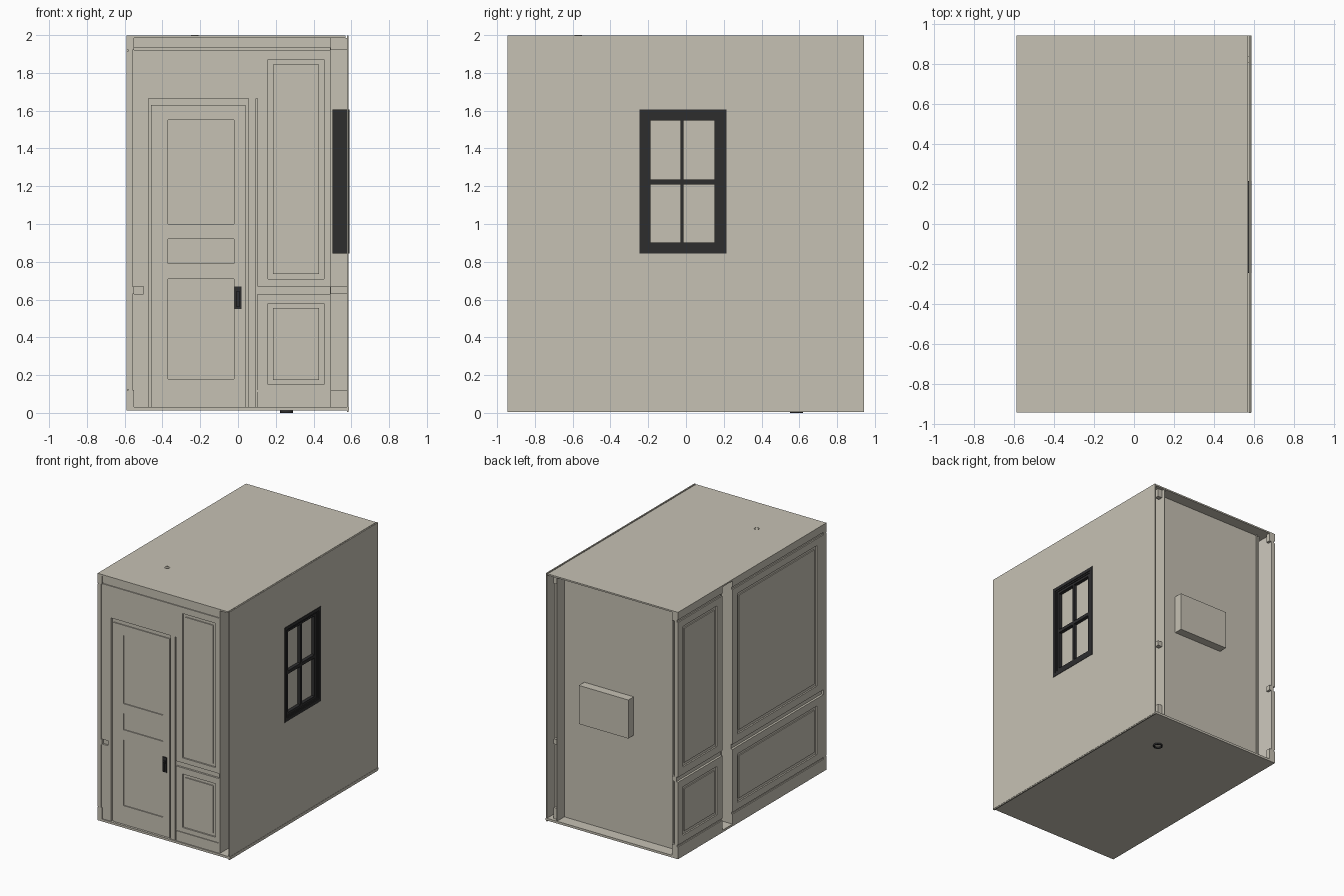
import bpy, bmesh, math
from mathutils import Vector

if "Cube" in bpy.data.objects:
    bpy.data.objects.remove(bpy.data.objects["Cube"])


def material(name, col):
    m = bpy.data.materials.new(name)
    m.diffuse_color = (*col, 1)
    m.use_nodes = True
    m.node_tree.nodes["Principled BSDF"].inputs["Base Color"].default_value = m.diffuse_color
    return m


WALL = material("warm_grey_plaster", (0.565, 0.535, 0.455))
PAINT = material("pale_paint", (0.62, 0.585, 0.515))
DARK = material("charcoal_metal", (0.026, 0.026, 0.027))


def finish(bm, name, mat):
    me = bpy.data.meshes.new(name)
    bm.to_mesh(me)
    bm.free()
    me.materials.append(mat)
    ob = bpy.data.objects.new(name, me)
    bpy.context.collection.objects.link(ob)
    return ob


def box(name, x0, x1, y0, y1, z0, z1, mat=WALL):
    bm = bmesh.new()
    bmesh.ops.create_cube(bm, size=1)
    for v in bm.verts:
        v.co = ((x0 + x1) / 2 + v.co.x * (x1 - x0),
                (y0 + y1) / 2 + v.co.y * (y1 - y0),
                (z0 + z1) / 2 + v.co.z * (z1 - z0))
    return finish(bm, name, mat)


def relief(name, place, thick, rects, mat=WALL):
    """Slab with rectangular areas sunk to given depths; later areas win,
    and an area sunk by the full thickness becomes a hole."""
    bm = bmesh.new()
    us = sorted({r[i] for r in rects for i in (0, 1)})
    vs = sorted({r[i] for r in rects for i in (2, 3)})
    nu, nv = len(us) - 1, len(vs) - 1

    def depth(i, j):
        d = thick
        if 0 <= i < nu and 0 <= j < nv:
            u, v = (us[i] + us[i + 1]) / 2, (vs[j] + vs[j + 1]) / 2
            for r in rects:
                if r[0] < u < r[1] and r[2] < v < r[3]:
                    d = r[4]
        return d

    def quad(pts, n):
        p = [Vector(place(*q)) for q in pts]
        n = Vector(place(*n)) - Vector(place(0, 0, 0))
        if (p[1] - p[0]).cross(p[2] - p[0]).dot(n) < 0:
            p.reverse()
        bm.faces.new([bm.verts.new(c) for c in p])

    for i in range(nu + 1):
        for j in range(nv + 1):
            d = depth(i, j)
            if d < thick:
                a, b, c, e = us[i], us[i + 1], vs[j], vs[j + 1]
                for t, n in ((d, -1), (thick, 1)):
                    quad([(a, c, t), (b, c, t), (b, e, t), (a, e, t)], (0, 0, n))
            dl, db = depth(i - 1, j), depth(i, j - 1)
            if j < nv and dl != d:
                u = us[i]
                quad([(u, vs[j], d), (u, vs[j + 1], d), (u, vs[j + 1], dl), (u, vs[j], dl)],
                     (1 if dl < d else -1, 0, 0))
            if i < nu and db != d:
                v = vs[j]
                quad([(us[i], v, d), (us[i + 1], v, d), (us[i + 1], v, db), (us[i], v, db)],
                     (0, 1 if db < d else -1, 0))
    bmesh.ops.remove_doubles(bm, verts=bm.verts, dist=1e-5)
    return finish(bm, name, mat)


def panel(u0, u1, v0, v1, groove=0.012, field=0.004, w=0.025):
    return [(u0, u1, v0, v1, groove), (u0 + w, u1 - w, v0 + w, v1 - w, field)]


def tube(name, x, y, z0, z1, r, mat, wall=0.008, n=24):
    bm = bmesh.new()
    prof = [(r, z0), (r, z1), (r - wall, z1), (r - wall, z0)]
    rings = [[bm.verts.new((x + p * math.cos(2 * math.pi * k / n),
                            y + p * math.sin(2 * math.pi * k / n), z))
              for p, z in prof] for k in range(n)]
    for k in range(n):
        a, b = rings[k], rings[(k + 1) % n]
        for m in range(4):
            bm.faces.new((a[m], b[m], b[(m + 1) % 4], a[(m + 1) % 4]))
    bmesh.ops.recalc_face_normals(bm, faces=bm.faces)
    return finish(bm, name, mat)


# floor and ceiling
box("floor", -0.589, 0.588, -0.943, 0.943, 0.012, 0.03)
box("ceiling", -0.589, 0.57, -0.943, 0.943, 1.985, 1.997)

# front wall with door, trim and side panels
front = [(-0.589, 0.493, 0.03, 1.985, 0)]
front += [(-0.589, -0.5, 0.63, 0.67, 0.015), (0.1, 0.493, 0.63, 0.67, 0.015)]
front += [(-0.589, 0.493, 1.92, 1.935, 0.008), (0.1, 0.493, 0.11, 0.12, 0.006)]
front += [(0.095, 0.103, 0.03, 1.665, 0.01)]
front += panel(0.16, 0.455, 0.71, 1.87) + panel(0.16, 0.455, 0.15, 0.58)
front += [(-0.475, 0.055, 0.03, 1.665, 0.018), (-0.46, 0.04, 0.03, 1.63, 0.01)]
for z0, z1 in ((0.18, 0.71), (0.79, 0.92), (1.0, 1.55)):
    front.append((-0.37, -0.02, z0, z1, 0.018))
relief("front_wall_and_door", lambda u, v, d: (u, -0.935 + d, v), 0.03, front)

# left wall in two panelled sections with an open slot between them
for name, y0, y1, p0, p1 in (("left_wall_front", -0.943, 0.25, -0.82, 0.19),
                             ("left_wall_back", 0.38, 0.943, 0.45, 0.88)):
    left = [(y0, y1, 0.03, 1.985, 0), (y0, y1, 0.63, 0.67, 0.018),
            (y0, y1, 0.11, 0.125, 0.008), (y0, y1, 1.915, 1.935, 0.01)]
    left += panel(p0, p1, 0.73, 1.86) + panel(p0, p1, 0.18, 0.57)
    relief(name, lambda u, v, d: (-0.589 + d, u, v), 0.03, left)
box("left_slot_return", -0.575, -0.48, 0.24, 0.25, 0.03, 1.985)
box("left_slot_inner", -0.49, -0.48, 0.24, 0.86, 0.03, 1.985)
box("left_wall_lining", -0.559, -0.556, 0.38, 0.943, 0.03, 1.985, PAINT)

# recessed back wall with its shallow box
box("back_wall", -0.51, 0.49, 0.84, 0.85, 0.03, 1.985)
box("back_niche_box", -0.13, 0.31, 0.85, 0.918, 0.85, 1.16)

# outer right wall with window opening, and inner right wall
WIN = (-0.246, 0.214, 0.843, 1.605)
relief("right_outer_wall", lambda u, v, d: (0.586 - d, u, v), 0.01,
       [(-0.945, 0.943, 0.005, 1.999, 0), (*WIN, 0.01)])
box("right_inner_wall", 0.487, 0.493, -0.935, 0.943, 0.03, 1.985)
box("gap_back", 0.493, 0.577, 0.83, 0.84, 0.03, 1.985)

# window frame, bars and glass
window = [(*WIN, 0), (-0.22, 0.188, 0.87, 1.579, 0.006), (-0.208, 0.175, 0.882, 1.567, 0.012)]
for y0, y1 in ((-0.188, -0.029), (-0.013, 0.15)):
    for z0, z1 in ((0.902, 1.21), (1.236, 1.549)):
        window.append((y0, y1, z0, z1, 0.088))
relief("window_frame", lambda u, v, d: (0.589 - d, u, v), 0.088, window, DARK)
box("window_glass", 0.545, 0.55, -0.2, 0.16, 0.89, 1.56)

# moulding ends showing at the open corners
for k, (z0, z1) in enumerate(((0.03, 0.12), (0.63, 0.67), (1.92, 1.985))):
    box(f"gap_moulding_{k}", 0.493, 0.577, 0.805, 0.83, z0, z1)
    for n, (x, y) in enumerate(((-0.555, 0.925), (0.515, 0.9), (-0.57, -0.925))):
        box(f"moulding_end_{k}_{n}", x - 0.019, x + 0.019, y - 0.018, y + 0.018, z0, z1)

# door handle
box("handle_plate", -0.018, 0.018, -0.932, -0.922, 0.55, 0.67, DARK)
box("handle_grip", -0.008, 0.008, -0.944, -0.936, 0.56, 0.635, DARK)
box("handle_stem", -0.008, 0.008, -0.94, -0.925, 0.62, 0.645, DARK)

# ceiling outlet and ring under the floor
tube("ceiling_outlet", -0.23, -0.57, 1.99, 2.0, 0.02, WALL, 0.005)
tube("floor_ring", 0.257, 0.585, 0.0, 0.014, 0.035, DARK)
